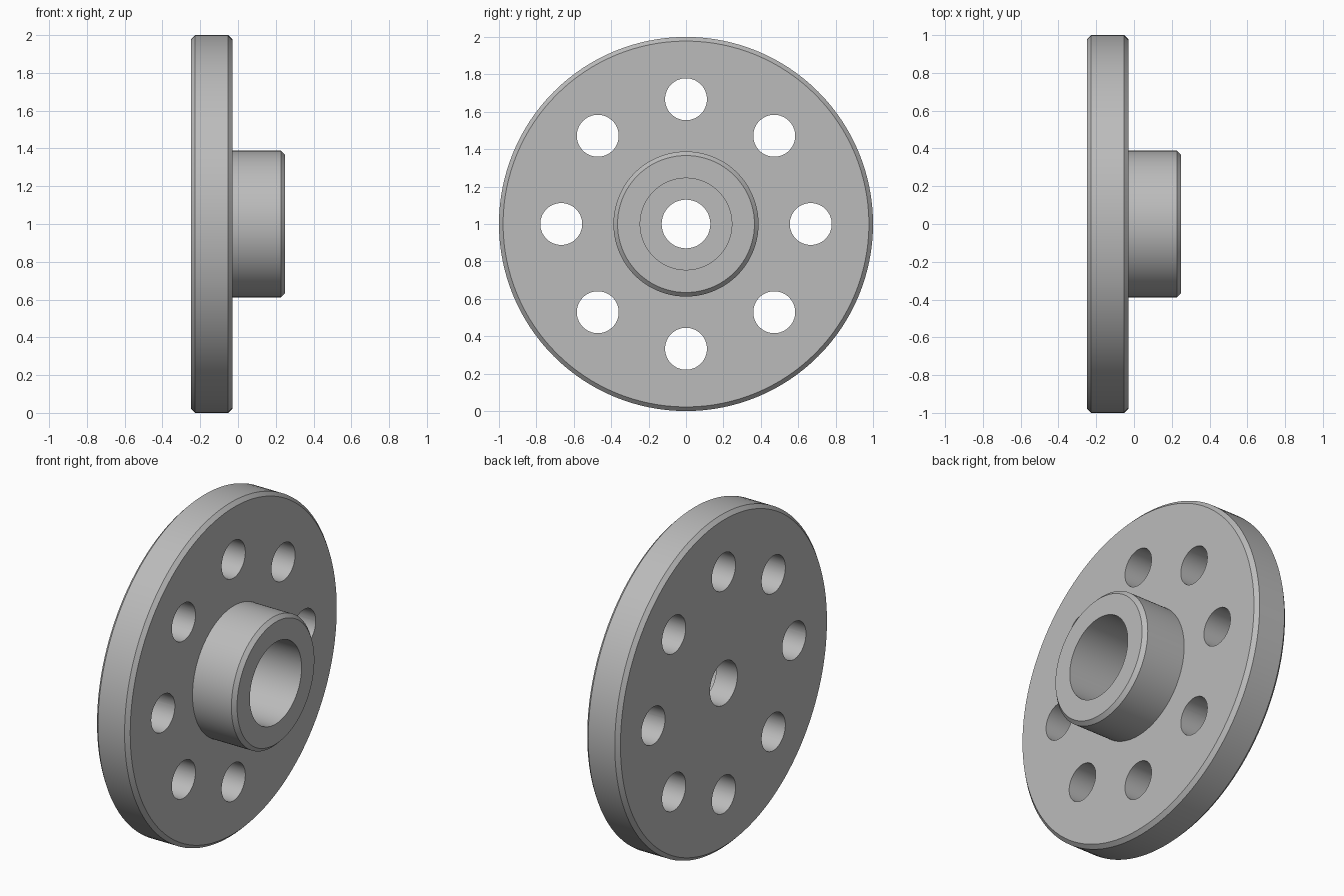
import bpy
import bmesh
import math
from mathutils import Matrix, Vector

cube = bpy.data.objects.get("Cube")
if cube:
    bpy.data.objects.remove(cube, do_unlink=True)

CENTRE_Z = 1.0
SEGMENTS = 128

metal = bpy.data.materials.new("plain_grey")
metal.use_nodes = True
grey = (0.5, 0.5, 0.5, 1.0)
metal.diffuse_color = grey
metal.node_tree.nodes["Principled BSDF"].inputs["Base Color"].default_value = grey


def make_object(name, bm):
    mesh = bpy.data.meshes.new(name)
    bmesh.ops.recalc_face_normals(bm, faces=bm.faces)
    bm.to_mesh(mesh)
    bm.free()
    obj = bpy.data.objects.new(name, mesh)
    bpy.context.collection.objects.link(obj)
    obj.location.z = CENTRE_Z
    mesh.materials.append(metal)
    return obj


def lathe(name, profile):
    """Spin a closed (x, radius) profile about the x axis."""
    bm = bmesh.new()
    verts = [bm.verts.new((x, 0, r)) for x, r in profile]
    edges = [bm.edges.new((v, verts[i - 1])) for i, v in enumerate(verts)]
    bmesh.ops.spin(bm, geom=verts + edges, cent=(0, 0, 0), axis=(1, 0, 0),
                   angle=math.tau, steps=SEGMENTS, use_merge=True)
    bmesh.ops.remove_doubles(bm, verts=bm.verts, dist=1e-5)
    return make_object(name, bm)


# Flanged hub: chamfered disc, chamfered boss and stepped bore
back, disc_front, boss_front, step = -0.25, -0.03, 0.25, -0.11
disc_r, boss_r, counterbore_r, bore_r, chamfer = 1.0, 0.388, 0.245, 0.13, 0.022
flange = lathe("flanged_hub", [
    (back, bore_r), (back, disc_r - chamfer), (back + chamfer, disc_r),
    (disc_front - chamfer, disc_r), (disc_front, disc_r - chamfer),
    (disc_front, boss_r), (boss_front - chamfer, boss_r),
    (boss_front, boss_r - chamfer), (boss_front, counterbore_r),
    (step, counterbore_r), (step, bore_r)])

# Ring of eight bolt holes
bm = bmesh.new()
for i in range(8):
    turn = Matrix.Rotation(math.tau * i / 8, 4, 'X')
    place = turn @ Matrix.Translation(Vector((-0.14, 0, 0.667)))
    bmesh.ops.create_cone(bm, cap_ends=True, segments=64, radius1=0.112,
                          radius2=0.112, depth=0.5,
                          matrix=place @ Matrix.Rotation(math.pi / 2, 4, 'Y'))
cutter = make_object("bolt_hole_cutter", bm)
cutter.hide_render = True

drill = flange.modifiers.new("bolt_holes", 'BOOLEAN')
drill.operation = 'DIFFERENCE'
drill.solver = 'EXACT'
drill.object = cutter

bpy.ops.object.select_all(action='DESELECT')
flange.select_set(True)
bpy.context.view_layer.objects.active = flange
bpy.ops.object.modifier_apply(modifier=drill.name)
bpy.data.objects.remove(cutter, do_unlink=True)
bpy.ops.object.shade_smooth_by_angle(angle=math.radians(30))
